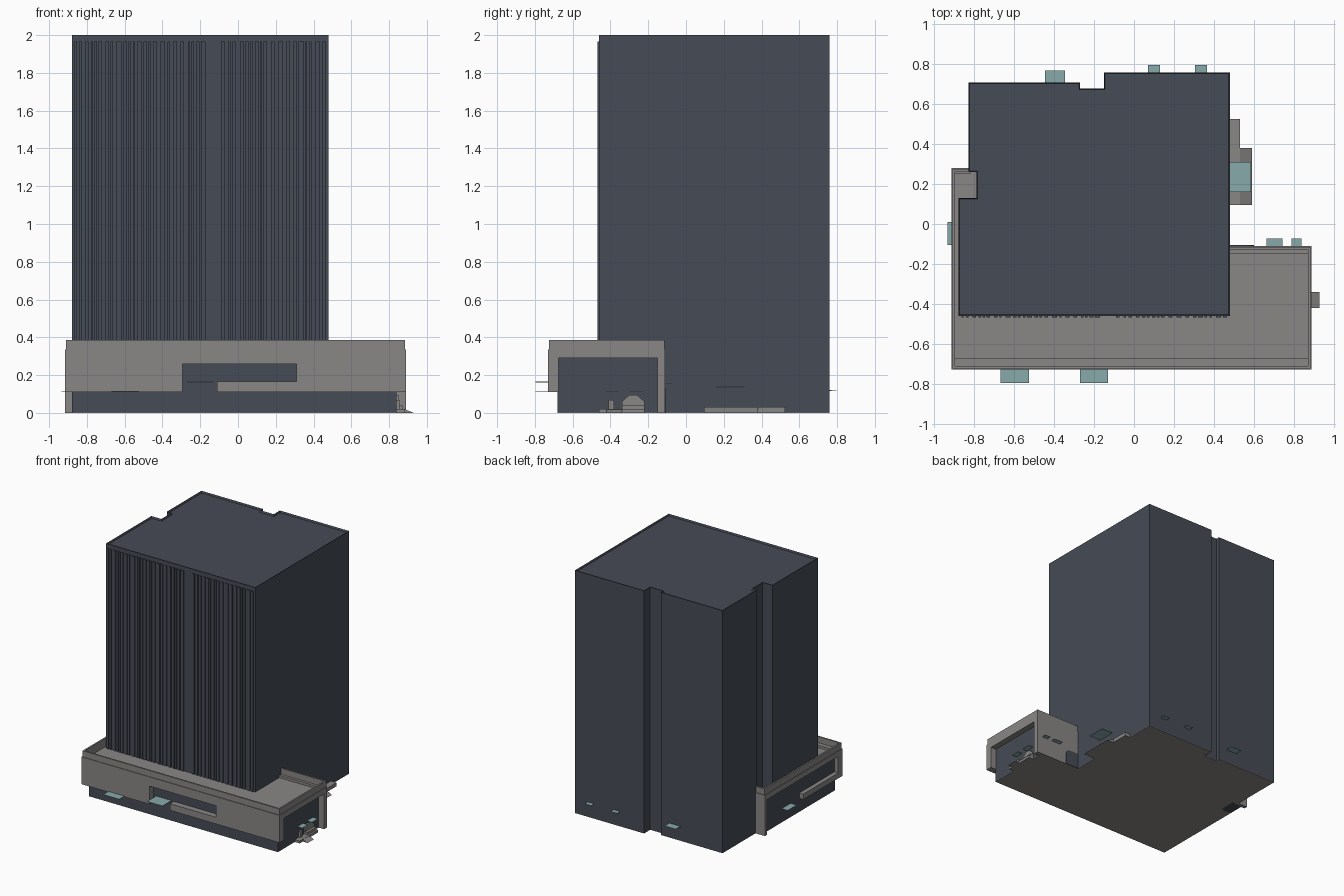
import bpy, bmesh, random

random.seed(4)


def material(name, rgb):
    m = bpy.data.materials.new(name)
    m.diffuse_color = (*rgb, 1)
    return m


DARK = material("dark slate", (0.061, 0.070, 0.091))
STONE = material("warm grey stone", (0.255, 0.245, 0.240))
GLASS = material("pale teal glass", (0.25, 0.40, 0.41))


def finish(bm, name, mat):
    bmesh.ops.recalc_face_normals(bm, faces=bm.faces)
    me = bpy.data.meshes.new(name)
    bm.to_mesh(me)
    bm.free()
    me.materials.append(mat)
    ob = bpy.data.objects.new(name, me)
    bpy.context.collection.objects.link(ob)
    return ob


def add_prism(bm, pts, lo, hi, axis="z"):
    """Extrude a 2D outline along one axis between lo and hi."""
    def co(p, t):
        return {"z": (p[0], p[1], t), "y": (p[0], t, p[1]), "x": (t, p[0], p[1])}[axis]
    a = [bm.verts.new(co(p, lo)) for p in pts]
    b = [bm.verts.new(co(p, hi)) for p in pts]
    n = len(pts)
    bm.faces.new(a[::-1])
    top = bm.faces.new(b)
    for i in range(n):
        bm.faces.new((a[i], a[(i + 1) % n], b[(i + 1) % n], b[i]))
    return top


def prism(name, pts, lo, hi, mat, axis="z"):
    bm = bmesh.new()
    add_prism(bm, pts, lo, hi, axis)
    return finish(bm, name, mat)


def boxes(name, items, mat):
    """Several boxes (x0, x1, y0, y1, z0, z1) in one object."""
    bm = bmesh.new()
    for x0, x1, y0, y1, z0, z1 in items:
        add_prism(bm, [(x0, y0), (x1, y0), (x1, y1), (x0, y1)], z0, z1)
    return finish(bm, name, mat)


# Tower with notched footprint and a shallow roof parapet
tower_plan = [(-0.88, -0.46), (0.48, -0.46), (0.48, 0.76), (-0.15, 0.76),
              (-0.15, 0.68), (-0.27, 0.68), (-0.27, 0.71), (-0.83, 0.71),
              (-0.83, 0.26), (-0.79, 0.26), (-0.79, 0.13), (-0.88, 0.13)]
bm = bmesh.new()
roof = add_prism(bm, tower_plan, 0.004, 2.0)
bmesh.ops.recalc_face_normals(bm, faces=bm.faces)
bmesh.ops.inset_region(bm, faces=[roof], thickness=0.008)
bmesh.ops.translate(bm, verts=roof.verts, vec=(0, 0, -0.015))
finish(bm, "tower", DARK)

# Irregular vertical fins on the tower front
fins, x = [], -0.865
while x < 0.455:
    w = random.choice((0.012, 0.018, 0.025))
    if not -0.18 < x < -0.11:
        fins.append((x, x + w, -0.468, -0.458, 0.30, 1.965))
    x += w + random.choice((0.008, 0.012, 0.02))
boxes("front_fins", fins, DARK)

# Ground slab seen from below
prism("tower_base_plate", tower_plan, 0, 0.004, STONE)
boxes("podium_base_plate", [(-0.88, 0.84, -0.68, -0.46, 0, 0.004),
                            (0.48, 0.84, -0.46, -0.12, 0, 0.004)], STONE)

# Recessed dark podium walls
boxes("podium_core", [(-0.88, 0.84, -0.68, -0.455, 0.004, 0.295),
                      (0.475, 0.84, -0.46, -0.13, 0.004, 0.295),
                      (-0.88, -0.80, 0.12, 0.26, 0, 0.295)], DARK)

# Podium front wall with stepped opening
prism("podium_front_wall",
      [(-0.915, 0.11), (-0.295, 0.11), (-0.295, 0.26), (0.31, 0.26), (0.31, 0.165),
       (-0.11, 0.165), (-0.11, 0.11), (0.89, 0.11), (0.89, 0.335), (-0.915, 0.335)],
      -0.73, -0.675, STONE, "y")

# Podium roof slab
boxes("podium_roof", [(-0.91, 0.885, -0.725, -0.455, 0.29, 0.315),
                      (0.475, 0.885, -0.46, -0.115, 0.29, 0.315),
                      (-0.91, -0.785, -0.46, 0.275, 0.29, 0.315)], STONE)

# Podium parapet in two tiers, the upper one set back slightly
tiers = []
for d, z0, z1 in ((0, 0.29, 0.335), (0.005, 0.335, 0.385)):
    l, r, f, k, e = -0.915 + d, 0.89 - d, -0.73 + d, -0.11 - d, 0.28 - d
    t = 0.018 - d
    tiers += [(l, r, f, f + t, z0, z1), (r - t, r, f, k, z0, z1),
              (0.48, r, k - t, k, z0, z1), (l, l + t, f, e, z0, z1),
              (l, -0.83, e - t, e, z0, z1)]
boxes("podium_parapet", tiers, STONE)

# End walls that carry the podium frame to the ground, and left sill
boxes("podium_end_walls", [(0.48, 0.89, -0.15, -0.11, 0, 0.335),
                           (-0.915, -0.82, 0.25, 0.28, 0, 0.335)], STONE)
boxes("left_sill", [(-0.915, -0.875, -0.68, -0.22, 0.11, 0.155)], STONE)

# Dark doorway in the back wall beside the tower
prism("back_doorway", [(0.48, 0), (0.60, 0), (0.60, 0.10), (0.58, 0.13), (0.48, 0.13)],
      -0.112, -0.106, DARK, "y")

# Side entrance: landing, steps, gabled surround, post and ramp
boxes("side_entrance_steps", [(0.835, 0.885, -0.46, -0.22, 0, 0.02),
                              (0.835, 0.87, -0.34, -0.22, 0.02, 0.04),
                              (0.835, 0.855, -0.41, -0.38, 0.02, 0.068)], STONE)
prism("side_entrance_surround",
      [(-0.34, 0), (-0.22, 0), (-0.22, 0.06), (-0.26, 0.095), (-0.30, 0.095), (-0.34, 0.06)],
      0.835, 0.85, STONE, "x")
prism("side_entrance_ramp", [(0.88, 0), (0.93, 0), (0.88, 0.02)], -0.42, -0.34, STONE, "y")

# Right-hand tower landing and ramp
boxes("tower_landing", [(0.475, 0.53, 0.095, 0.525, 0, 0.03)], STONE)
prism("tower_landing_ramp", [(0.53, 0), (0.59, 0), (0.53, 0.03)], 0.095, 0.38, STONE, "y")

# Thin glass canopies over every entrance: x0, x1, y0, y1, height
canopies = [(-0.67, -0.525, -0.797, -0.70, 0.112), (-0.27, -0.13, -0.797, -0.68, 0.162),
            (-0.445, -0.345, 0.70, 0.77, 0.115), (0.07, 0.13, 0.75, 0.797, 0.118),
            (0.305, 0.365, 0.75, 0.797, 0.118), (0.47, 0.585, 0.16, 0.31, 0.135),
            (0.665, 0.745, -0.12, -0.073, 0.152), (0.79, 0.84, -0.12, -0.073, 0.152),
            (-0.935, -0.87, -0.105, 0.01, 0.11),
            (0.83, 0.885, -0.425, -0.355, 0.11), (0.83, 0.885, -0.30, -0.225, 0.11)]
boxes("entrance_canopies", [(a, b, c, d, z, z + 0.004) for a, b, c, d, z in canopies], GLASS)
